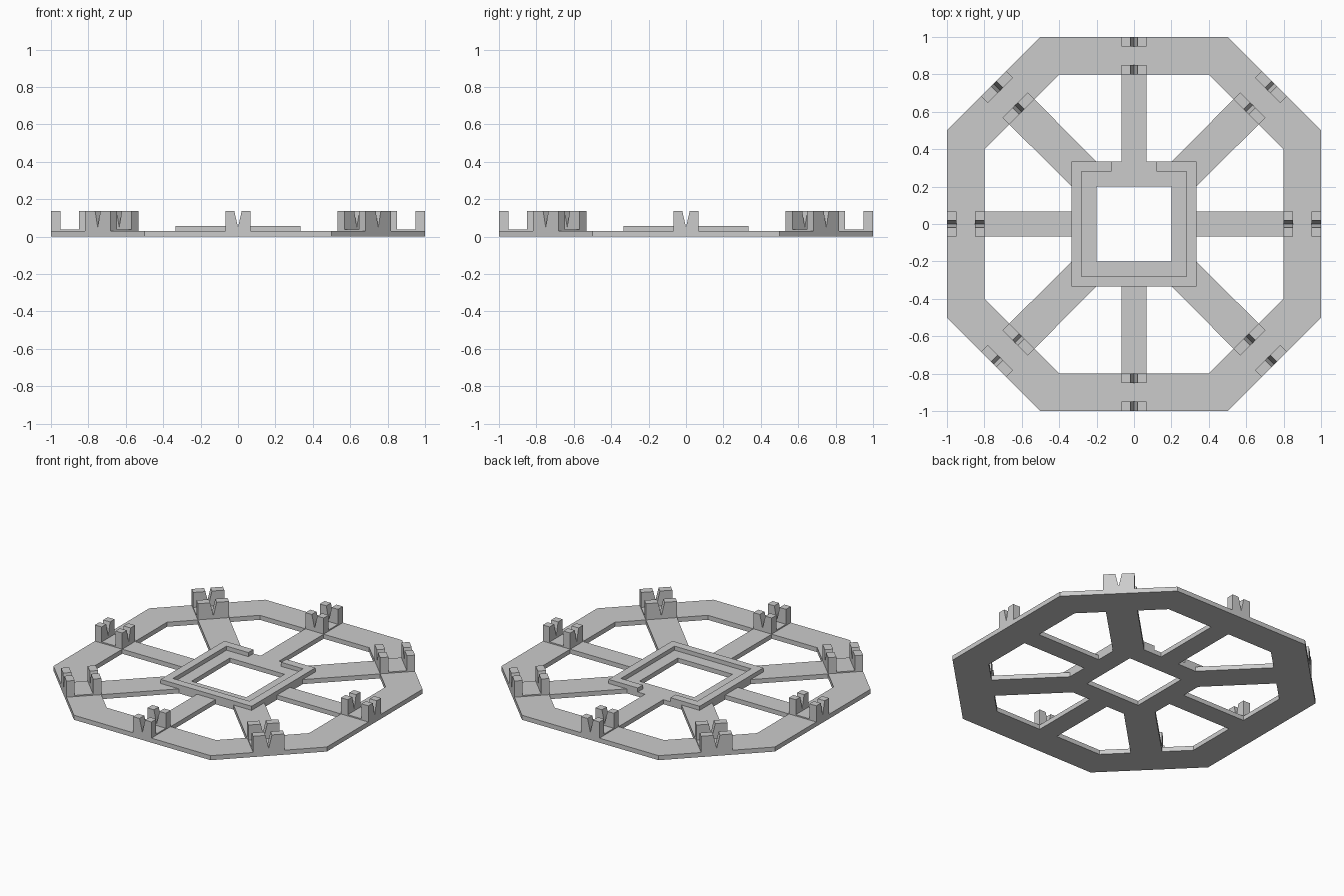
import bpy
import bmesh
from math import pi, sqrt
from mathutils import Matrix, Vector

cube = bpy.data.objects.get("Cube")
if cube:
    bpy.data.objects.remove(cube)

grey = bpy.data.materials.new("plain grey")
grey.use_nodes = True
colour = (0.6, 0.6, 0.6, 1)
grey.diffuse_color = colour
grey.node_tree.nodes["Principled BSDF"].inputs["Base Color"].default_value = colour


def prism(name, loops, depth, matrix):
    """Flat outline (first loop) with holes (other loops), thickened by depth."""
    curve = bpy.data.curves.new(name, "CURVE")
    curve.dimensions = "2D"
    curve.fill_mode = "BOTH"
    curve.extrude = depth / 2
    for loop in loops:
        spline = curve.splines.new("POLY")
        spline.points.add(len(loop) - 1)
        for point, (x, y) in zip(spline.points, loop):
            point.co = (x, y, 0, 1)
        spline.use_cyclic_u = True
    temp = bpy.data.objects.new(name + "_outline", curve)
    bpy.context.collection.objects.link(temp)
    mesh = bpy.data.meshes.new_from_object(
        temp.evaluated_get(bpy.context.evaluated_depsgraph_get()))
    bpy.data.objects.remove(temp)
    bm = bmesh.new()
    bm.from_mesh(mesh)
    bmesh.ops.remove_doubles(bm, verts=bm.verts, dist=0.0001)
    bmesh.ops.recalc_face_normals(bm, faces=bm.faces)
    for face in bm.faces:
        face.smooth = False
    bm.to_mesh(mesh)
    bm.free()
    mesh.name = name
    mesh.materials.clear()
    mesh.materials.append(grey)
    obj = bpy.data.objects.new(name, mesh)
    obj.matrix_world = matrix
    bpy.context.collection.objects.link(obj)
    return obj


def square(h):
    return [(-h, -h), (h, -h), (h, h), (-h, h)]


def turned(points, angle):
    spin = Matrix.Rotation(angle, 2)
    return [tuple(spin @ Vector(p)) for p in points]


PLATE, TRAY, TOP = 0.03, 0.038, 0.137
HUB, SPOKE = 0.333, 0.067

# Octagonal wheel plate: eight windows leave the rim, spokes and hub
octagon = [p for k in range(4) for p in turned([(1, -0.5), (1, 0.5)], k * pi / 2)]
window = [(HUB, SPOKE), (0.8, SPOKE), (0.8, 0.4), (0.667, 0.533), (HUB, 0.2)]
mirrored = [(y, x) for x, y in window]
loops = [octagon, square(0.2)]
for k in range(4):
    loops += [turned(window, k * pi / 2), turned(mirrored, k * pi / 2)]
prism("wheel_plate", loops, PLATE, Matrix.Translation((0, 0, PLATE / 2)))

# Raised lip around the hub, open at the back
LIP, GAP, LIP_TOP = 0.28, 0.12, 0.057
lip = [(GAP, HUB), (HUB, HUB), (HUB, -HUB), (-HUB, -HUB), (-HUB, HUB), (-GAP, HUB),
       (-GAP, LIP), (-LIP, LIP), (-LIP, -LIP), (LIP, -LIP), (LIP, LIP), (GAP, LIP)]
prism("hub_lip", [lip], LIP_TOP - PLATE,
      Matrix.Translation((0, 0, (LIP_TOP + PLATE) / 2)))

# Notched brackets on the rim, wider ones on the diagonals
sideways = Matrix(((0, 0, 1, 0), (1, 0, 0, 0), (0, 1, 0, 0), (0, 0, 0, 1)))
WALL, NOTCH = 0.05, 0.02
for k in range(8):
    diagonal = k % 2
    inner, outer = (1.2 / sqrt(2), 1.5 / sqrt(2)) if diagonal else (0.8, 1.0)
    half = SPOKE * sqrt(2) if diagonal else SPOKE
    turn = Matrix.Rotation(k * pi / 4, 4, "Z")
    wall = [(-half, PLATE), (half, PLATE), (half, TOP), (NOTCH, TOP),
            (0, 0.05), (-NOTCH, TOP), (-half, TOP)]
    for side, radius in (("inner", inner + WALL / 2), ("outer", outer - WALL / 2)):
        prism(f"bracket_{side}_wall_{k + 1}", [wall], WALL,
              turn @ Matrix.Translation((radius, 0, 0)) @ sideways)
    tray = [(-half, PLATE), (half, PLATE), (half, TRAY), (-half, TRAY)]
    prism(f"bracket_tray_{k + 1}", [tray], outer - inner - 2 * WALL,
          turn @ Matrix.Translation(((inner + outer) / 2, 0, 0)) @ sideways)
